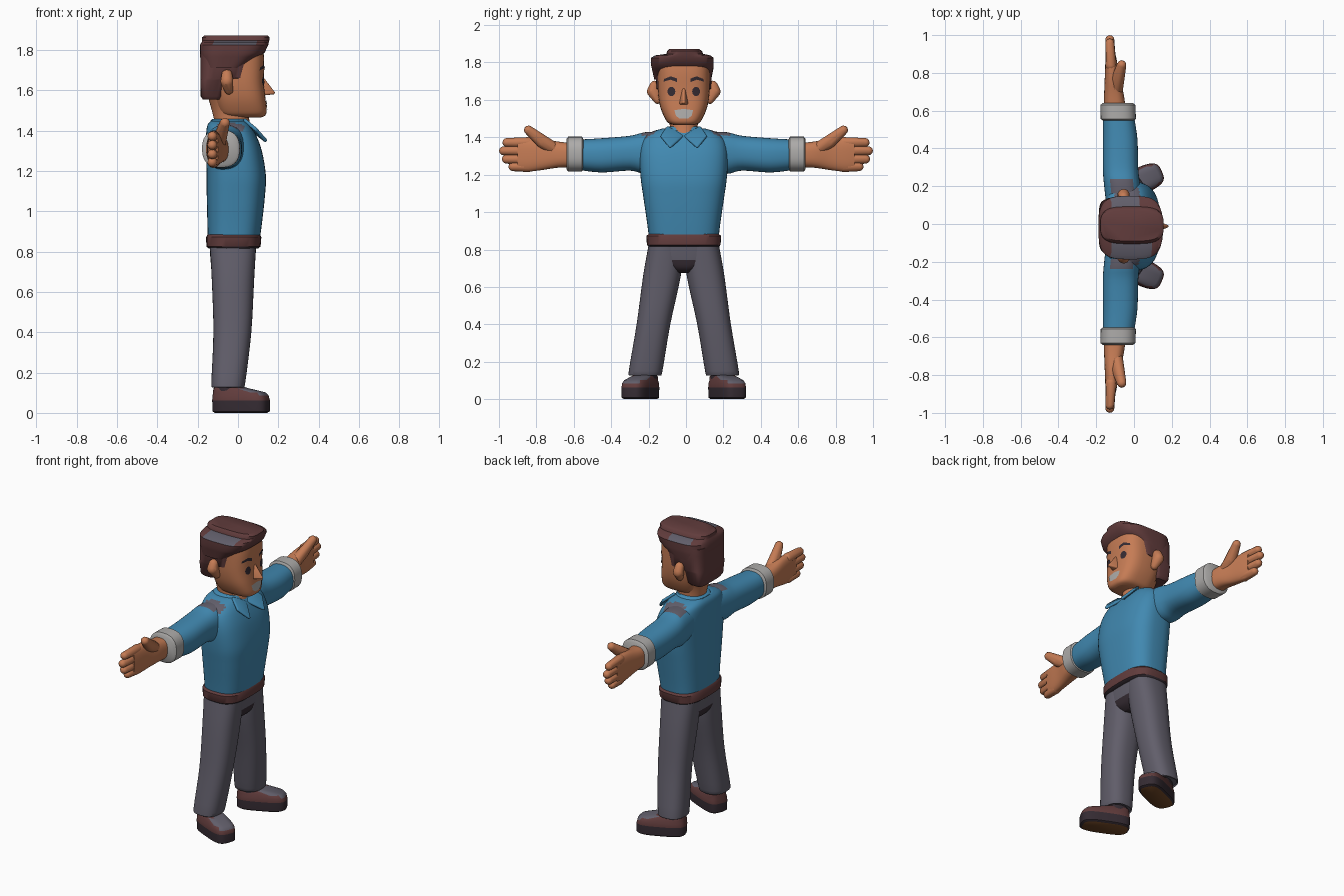
import bpy, bmesh, math
from mathutils import Vector, Matrix
from mathutils.bvhtree import BVHTree

CY = -0.012   # the body sits very slightly off the centre line


def mat(name, r, g, b):
    m = bpy.data.materials.new(name)
    m.diffuse_color = (r, g, b, 1)
    return m


SKIN = mat("skin", 0.56, 0.20, 0.09)
BLUE = mat("shirt_blue", 0.053, 0.25, 0.44)
GREY = mat("trouser_grey", 0.12, 0.112, 0.145)
BROWN = mat("hair_brown", 0.12, 0.045, 0.045)
DARK = mat("dark_plum", 0.035, 0.024, 0.032)
LIGHT = mat("cuff_light_grey", 0.42, 0.41, 0.40)
SOLE = mat("sole_tan", 0.17, 0.065, 0.02)


def finish(name, bm, mats, rule=None, angle=40, xf=None):
    if xf is not None:
        bm.transform(xf)
    bmesh.ops.recalc_face_normals(bm, faces=bm.faces[:])
    for f in bm.faces:
        f.smooth = True
        if rule:
            f.material_index = rule(f.calc_center_median(), f.normal)
    me = bpy.data.meshes.new(name)
    bm.to_mesh(me)
    bm.free()
    for m in mats:
        me.materials.append(m)
    ob = bpy.data.objects.new(name, me)
    bpy.context.collection.objects.link(ob)
    bpy.ops.object.select_all(action='DESELECT')
    ob.select_set(True)
    bpy.context.view_layer.objects.active = ob
    bpy.ops.object.shade_smooth_by_angle(angle=math.radians(angle))
    return ob


def mirrored(ob, cy=0.0):
    """Copy an object to the other side of the plane y = cy."""
    me = ob.data.copy()
    me.transform(Matrix.Translation((0, 2 * cy, 0)) @ Matrix.Diagonal((1, -1, 1, 1)))
    me.flip_normals()
    new = bpy.data.objects.new(ob.name + "_mirrored", me)
    bpy.context.collection.objects.link(new)
    return new


def loft(name, rings, mats, axis='z', n=2.6, sub=4, seg=40, rule=None, angle=40, xf=None):
    """Rings (t, a0, a1, b0, b1): rounded rectangles stacked along z or y."""
    rows = []
    for i in range(len(rings) - 1):
        p = [Vector(rings[min(max(k, 0), len(rings) - 1)]) for k in range(i - 1, i + 3)]
        for s in range(sub):
            u = s / sub
            rows.append(0.5 * (2 * p[1] + (p[2] - p[0]) * u + (2 * p[0] - 5 * p[1] + 4 * p[2] - p[3]) * u * u
                               + (3 * p[1] - p[0] - 3 * p[2] + p[3]) * u ** 3))
    rows.append(Vector(rings[-1]))
    bm = bmesh.new()
    loops = []
    for t, a0, a1, b0, b1 in rows:
        loop = []
        for k in range(seg):
            c, s = math.cos(2 * math.pi * k / seg), math.sin(2 * math.pi * k / seg)
            a = (a0 + a1) / 2 + (a1 - a0) / 2 * math.copysign(abs(c) ** (2 / n), c)
            b = (b0 + b1) / 2 + (b1 - b0) / 2 * math.copysign(abs(s) ** (2 / n), s)
            loop.append(bm.verts.new((a, b, t) if axis == 'z' else (a, t, b)))
        loops.append(loop)
    for l0, l1 in zip(loops, loops[1:]):
        for k in range(seg):
            j = (k + 1) % seg
            bm.faces.new((l0[k], l0[j], l1[j], l1[k]))
    bm.faces.new(loops[0])
    bm.faces.new(loops[-1])
    return finish(name, bm, mats, rule, angle, xf)


def body(rows):
    """Rows (z, x0, x1, half width) centred on the body line."""
    return [(z, x0, x1, CY - h, CY + h) for z, x0, x1, h in rows]


def hull(name, balls, m, angle=60):
    """Convex skin around balls (x, y, z, radius)."""
    bm = bmesh.new()
    for x, y, z, r in balls:
        bmesh.ops.create_icosphere(bm, subdivisions=2, radius=r, matrix=Matrix.Translation((x, y, z)))
    res = bmesh.ops.convex_hull(bm, input=bm.verts[:])
    inner = [g for g in res["geom_interior"] if isinstance(g, bmesh.types.BMVert)]
    bmesh.ops.delete(bm, geom=inner, context='VERTS')
    return finish(name, bm, [m], angle=angle)


# head, neck
head = loft("head", body([(1.465, -0.04, 0.115, 0.05), (1.475, -0.08, 0.135, 0.08), (1.50, -0.10, 0.142, 0.10),
                          (1.56, -0.12, 0.136, 0.125), (1.64, -0.14, 0.128, 0.138), (1.74, -0.15, 0.130, 0.14),
                          (1.80, -0.15, 0.125, 0.14)]), [SKIN], n=3)
loft("neck", body([(1.37, -0.12, 0.075, 0.08), (1.43, -0.115, 0.06, 0.075), (1.50, -0.13, 0.05, 0.078),
                   (1.57, -0.15, 0.05, 0.10)]), [SKIN], n=2.2)
hull("nose", [(0.118, CY, 1.66, 0.009), (0.175, CY, 1.587, 0.008), (0.13, CY - 0.016, 1.582, 0.008),
              (0.13, CY + 0.016, 1.582, 0.008)], SKIN)
ear = hull("ear", [(-0.055, CY + 0.155, 1.675, 0.028), (-0.055, CY + 0.165, 1.645, 0.033),
                   (-0.045, CY + 0.14, 1.60, 0.022)], SKIN)
mirrored(ear, CY)

# painted face details laid onto the head
bm = bmesh.new()
bm.from_mesh(head.data)
tree = BVHTree.FromBMesh(bm)
bm.free()


def decal(name, outline, m):
    bm = bmesh.new()
    cy = sum(p[0] for p in outline) / len(outline)
    cz = sum(p[1] for p in outline) / len(outline)

    def put(y, z):
        hit = tree.ray_cast(Vector((1, y, z)), Vector((-1, 0, 0)))[0]
        return bm.verts.new((hit.x + 0.004, y, z))
    mid = put(cy, cz)
    vs = [put(*p) for p in outline]
    for k in range(len(vs)):
        bm.faces.new((mid, vs[k], vs[(k + 1) % len(vs)]))
    ob = finish(name, bm, [m])
    if sum(p.normal.x for p in ob.data.polygons) < 0:
        ob.data.flip_normals()
    return ob


eye = decal("eye", [(CY + 0.066 + 0.021 * math.cos(k * math.pi / 8), 1.645 + 0.025 * math.sin(k * math.pi / 8))
                    for k in range(16)], DARK)
brow = decal("eyebrow", [(CY + 0.035, 1.695), (CY + 0.07, 1.708), (CY + 0.108, 1.698), (CY + 0.105, 1.712),
                         (CY + 0.07, 1.726), (CY + 0.035, 1.714)], DARK)
mirrored(eye, CY)
mirrored(brow, CY)
decal("mouth", [(-0.062, 1.545), (-0.012, 1.552), (0.038, 1.545), (0.03, 1.515), (0.01, 1.50), (-0.034, 1.50),
                (-0.054, 1.515)], LIGHT)

# hair: back and sides, then the swept cap with a step on each side
loft("hair_back", body([(1.555, -0.175, -0.085, 0.11), (1.57, -0.185, -0.075, 0.125), (1.65, -0.187, -0.06, 0.14),
                        (1.66, -0.187, 0.045, 0.146), (1.76, -0.187, 0.065, 0.152), (1.80, -0.185, 0.10, 0.152)]),
     [BROWN], n=4.5, sub=1)
loft("hair_cap", [(1.71, -0.17, 0.03, -0.17, 0.135), (1.765, -0.188, 0.10, -0.182, 0.146),
                  (1.785, -0.188, 0.132, -0.187, 0.148), (1.825, -0.188, 0.150, -0.187, 0.148),
                  (1.838, -0.18, 0.153, -0.165, 0.13), (1.846, -0.178, 0.155, -0.105, 0.092),
                  (1.862, -0.178, 0.157, -0.10, 0.085), (1.872, -0.165, 0.145, -0.09, 0.07)],
     [BROWN, GREY], n=3.4, sub=1, seg=64,
     rule=lambda c, n: int(n.z > 0.5 and 1.825 < c.z < 1.85 and -0.12 < c.x < 0.09 and (c.y < -0.05 or c.x < 0.01)))

# shirt
loft("torso", body([(0.86, -0.15, 0.108, 0.186), (0.95, -0.152, 0.12, 0.197), (1.08, -0.155, 0.134, 0.216),
                    (1.18, -0.156, 0.138, 0.230), (1.30, -0.158, 0.118, 0.236), (1.38, -0.158, 0.088, 0.222),
                    (1.425, -0.152, 0.06, 0.18), (1.448, -0.135, 0.04, 0.11)]), [BLUE, GREY], n=2.9, seg=56,
     rule=lambda c, n: int(c.z > 1.39 and 0.15 < abs(c.y - CY) < 0.25 and -0.10 < c.x < 0.03))
loft("hem", body([(0.815, -0.145, 0.10, 0.188), (0.825, -0.157, 0.112, 0.197), (0.872, -0.158, 0.116, 0.200),
                  (0.885, -0.15, 0.108, 0.186)]), [BROWN, DARK], n=3, sub=1, rule=lambda c, n: int(c.z < 0.822))
loft("collar_band", body([(1.41, -0.14, 0.06, 0.115), (1.45, -0.135, 0.05, 0.098), (1.458, -0.125, 0.045, 0.088)]),
     [BLUE], n=2.3, sub=1)
flap = hull("collar_flap", [(0.068, CY + 0.012, 1.405, 0.009), (0.035, CY + 0.085, 1.45, 0.009),
                            (0.088, CY + 0.115, 1.405, 0.009), (0.135, CY + 0.072, 1.352, 0.009)], BLUE, 30)
mirrored(flap, CY)

# arms, cuffs and hands
parts = [
    loft("sleeve", [(0.13, -0.15, 0.04, 1.22, 1.43), (0.22, -0.16, 0.03, 1.205, 1.427),
                    (0.30, -0.165, 0.022, 1.222, 1.408), (0.45, -0.165, 0.018, 1.212, 1.395),
                    (0.57, -0.165, 0.0, 1.225, 1.388)], [BLUE, GREY], axis='y', n=2.4,
         rule=lambda c, n: int(c.y < 0.235 and n.z > 0.75)),
    loft("cuff", [(0.548, -0.165, 0.0, 1.23, 1.39), (0.556, -0.176, 0.01, 1.217, 1.403),
                  (0.63, -0.178, 0.008, 1.217, 1.403), (0.64, -0.165, -0.005, 1.23, 1.39)],
         [LIGHT], axis='y', n=2.5, sub=1),
    loft("palm", [(0.62, -0.158, -0.045, 1.24, 1.37), (0.69, -0.158, -0.055, 1.237, 1.378),
                  (0.77, -0.155, -0.075, 1.225, 1.392), (0.85, -0.152, -0.088, 1.216, 1.396),
                  (0.90, -0.148, -0.098, 1.222, 1.392)], [SKIN], axis='y', n=2.6),
    hull("thumb", [(-0.095, 0.70, 1.335, 0.035), (-0.085, 0.77, 1.375, 0.034), (-0.065, 0.842, 1.438, 0.025)], SKIN),
]
for z, tip in ((1.372, 0.982), (1.328, 1.0), (1.283, 0.985), (1.243, 0.95)):
    parts.append(hull("finger", [(-0.122, 0.84, z, 0.029), (-0.128, tip - 0.024, z, 0.024)], SKIN))
for p in parts:
    mirrored(p)

# trousers
loft("pelvis", body([(0.675, -0.09, 0.04, 0.055), (0.70, -0.12, 0.07, 0.10), (0.745, -0.135, 0.082, 0.185),
                     (0.83, -0.14, 0.092, 0.188)]), [GREY, DARK], n=2.7, seg=64,
     rule=lambda c, n: int(c.z < 0.74 and abs(c.y - CY) < 0.08))
leg = loft("trouser_leg", [(z, x0, x1, CY + y0, CY + y1) for z, x0, x1, y0, y1 in (
    (0.135, -0.125, 0.028, 0.122, 0.286), (0.15, -0.132, 0.036, 0.114, 0.294), (0.40, -0.122, 0.066, 0.072, 0.252),
    (0.66, -0.13, 0.08, 0.016, 0.217), (0.83, -0.14, 0.09, 0.003, 0.187))], [GREY], n=2.5)
mirrored(leg, CY)

# shoes, turned outward
turn = Matrix.Translation((-0.047, CY + 0.204, 0)) @ Matrix.Rotation(math.radians(24), 4, 'Z')


def shoe_colour(c, n):
    if n.z < -0.9:
        return 3
    if c.z < 0.062:
        return 0
    return 2 if n.z > 0.6 and c.x > 0.02 else 1


shoe = loft("shoe", [(0, -0.065, 0.20, -0.06, 0.06), (0.008, -0.075, 0.213, -0.07, 0.07),
                     (0.062, -0.077, 0.213, -0.071, 0.071), (0.085, -0.075, 0.207, -0.069, 0.069),
                     (0.102, -0.074, 0.19, -0.062, 0.062), (0.122, -0.072, 0.10, -0.056, 0.056),
                     (0.128, -0.065, 0.08, -0.05, 0.05)], [DARK, BROWN, GREY, SOLE], n=3.4, sub=1,
            rule=shoe_colour, xf=turn)
ankle = loft("shoe_collar", [(0.10, -0.068, 0.08, -0.06, 0.06), (0.17, -0.064, 0.06, -0.056, 0.056)],
             [DARK], n=2.3, sub=1, xf=turn)
mirrored(shoe, CY)
mirrored(ankle, CY)
